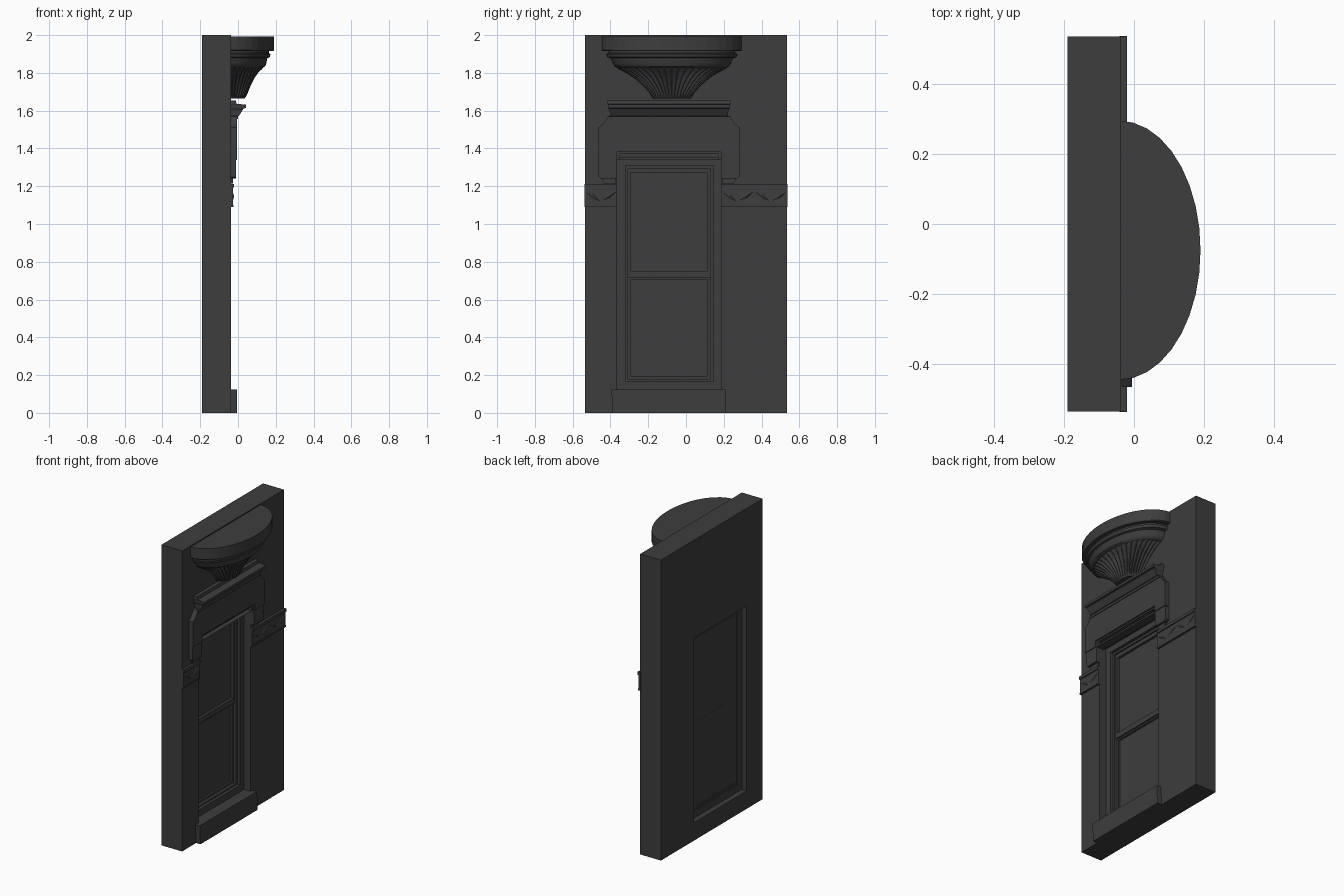
import bpy, bmesh, math

old = bpy.data.objects.get("Cube")
if old:
    bpy.data.objects.remove(old, do_unlink=True)

stone = bpy.data.materials.new("dark_grey_stone")
stone.use_nodes = True
GREY = (0.047, 0.047, 0.047, 1)
stone.diffuse_color = GREY
stone.node_tree.nodes["Principled BSDF"].inputs["Base Color"].default_value = GREY

BACK, FACE = -0.19, -0.037      # wall planes
MID = -0.09                     # window axis
BOWL = -0.075                   # bowl axis


def finish(name, bm, smooth=False):
    bmesh.ops.recalc_face_normals(bm, faces=bm.faces)
    mesh = bpy.data.meshes.new(name)
    bm.to_mesh(mesh)
    bm.free()
    mesh.materials.append(stone)
    obj = bpy.data.objects.new(name, mesh)
    bpy.context.collection.objects.link(obj)
    if smooth:
        bpy.ops.object.select_all(action='DESELECT')
        obj.select_set(True)
        bpy.context.view_layer.objects.active = obj
        bpy.ops.object.shade_smooth_by_angle(angle=math.radians(35))
    return obj


def prism(name, outline, x0, x1):
    """Extrude a (y, z) outline along x."""
    bm = bmesh.new()
    face = bm.faces.new([bm.verts.new((x0, y, z)) for y, z in outline])
    new = bmesh.ops.extrude_face_region(bm, geom=[face])["geom"]
    moved = [v for v in new if isinstance(v, bmesh.types.BMVert)]
    bmesh.ops.translate(bm, verts=moved, vec=(x1 - x0, 0, 0))
    return finish(name, bm)


def rect(y0, y1, z0, z1):
    return [(y0, z0), (y1, z0), (y1, z1), (y0, z1)]


def frame(name, outer, inner, x0, x1):
    """Rectangular slab with a rectangular opening."""
    bm = bmesh.new()
    loops = [[bm.verts.new((x, y, z)) for y, z in rect(*r)]
             for r, x in ((outer, x0), (outer, x1), (inner, x1), (inner, x0))]
    for a, b in zip(loops, loops[1:] + loops[:1]):
        for i in range(4):
            j = (i + 1) % 4
            bm.faces.new((a[i], a[j], b[j], b[i]))
    return finish(name, bm)


def loft(name, rings, smooth=False):
    """Skin a stack of equal-length closed rings and cap the ends."""
    bm = bmesh.new()
    loops = [[bm.verts.new(p) for p in ring] for ring in rings]
    n = len(loops[0])
    for a, b in zip(loops, loops[1:]):
        for i in range(n):
            j = (i + 1) % n
            bm.faces.new((a[i], a[j], b[j], b[i]))
    bm.faces.new(loops[0])
    bm.faces.new(loops[-1])
    return finish(name, bm, smooth)


def half_ring(z, ry, reach, steps, flutes=0, depth=0):
    """Half ellipse standing out from the wall, optionally fluted."""
    ring = []
    for i in range(steps + 1):
        t = math.pi * i / steps
        k = 1 - depth * (1 - abs(math.sin(flutes * t))) if flutes else 1
        ring.append((FACE - 0.005 + reach * k * math.sin(t),
                     BOWL - ry * k * math.cos(t), z))
    return ring


# Wall with window opening
opening = (-0.365, 0.185, 0.12, 1.35)
frame("wall", (-0.535, 0.535, 0, 2), opening, BACK, FACE)

# Window: casing, stepped sash frame, two sashes and panes
casing = (-0.32, 0.145, 0.17, 1.31)
frame("window_casing", opening, casing, -0.155, -0.085)
sash = (-0.308, 0.13, 0.18, 1.295)
frame("sash_frame", casing, sash, -0.15, -0.105)
frame("upper_sash", (sash[0], sash[1], 0.715, sash[3]),
      (-0.295, 0.115, 0.75, 1.27), -0.148, -0.115)
frame("lower_sash", (sash[0], sash[1], sash[2], 0.715),
      (-0.295, 0.115, 0.195, 0.705), -0.148, -0.125)
prism("upper_pane", rect(-0.3, 0.12, 0.74, 1.28), -0.147, -0.132)
prism("lower_pane", rect(-0.3, 0.12, 0.19, 0.71), -0.147, -0.138)

# Sill block
prism("sill", [(-0.388, 0), (0.213, 0), (0.208, 0.125), (-0.395, 0.125)],
      -0.1, -0.005)

# Hood around the window head, built as a symmetric outline
half = [(0.275, 1.34), (0.375, 1.34), (0.375, 1.51), (0.352, 1.525),
        (0.325, 1.565)]
arch = [(MID + y, z) for y, z in [(0.275, 1.38)] + half]
arch += [(MID - y, z) for y, z in reversed([(0.275, 1.38)] + half)]
prism("hood", arch, FACE - 0.005, -0.005)
frame("hood_inner_moulding", (-0.365, 0.185, 1.34, 1.385),
      (-0.35, 0.17, 1.341, 1.37), FACE - 0.03, -0.015)
for side, label in ((-1, "right"), (1, "left")):
    leg = [(0.275, 1.24), (0.36, 1.24), (0.372, 1.25), (0.372, 1.34), (0.275, 1.34)]
    prism(label + "_hood_leg", [(MID + side * y, z) for y, z in leg],
          FACE - 0.005, -0.011)
    foot = [(0.28, 1.215), (0.345, 1.215), (0.355, 1.24), (0.28, 1.24)]
    prism(label + "_hood_foot", [(MID + side * y, z) for y, z in foot],
          FACE - 0.005, -0.027)

# Cornice over the hood
levels = [(1.555, 0.0, 0.325), (1.57, 0.0, 0.325), (1.572, 0.005, 0.312),
          (1.6, 0.022, 0.314), (1.612, 0.03, 0.32), (1.615, 0.042, 0.322),
          (1.632, 0.042, 0.324), (1.636, -0.008, 0.326), (1.655, -0.012, 0.326)]
loft("cornice", [[(FACE - 0.005, MID - w, z), (x, MID - w, z),
                  (x, MID + w, z), (FACE - 0.005, MID + w, z)]
                 for z, x, w in levels])

# String course on each side, with a lip and a shallow carved scroll
for label, y0, y1 in (("right", -0.537, -0.365), ("left", 0.185, 0.537)):
    prism(label + "_band", rect(y0, y1, 1.09, 1.2), FACE - 0.005, -0.027)
    prism(label + "_band_lip", rect(y0, y1, 1.192, 1.212), FACE - 0.005, -0.02)
    prism(label + "_band_foot", rect(y0, y1, 1.09, 1.1), FACE - 0.005, -0.023)
    bm = bmesh.new()
    count = round((y1 - y0) / 0.085)
    step = (y1 - y0) / count
    for i in range(count):
        up = 1 if i % 2 else -1
        cy, cz = y0 + step * (i + 0.5), 1.146
        pts = [(-0.036, -0.022 * up), (0.0, -0.012 * up), (0.036, 0.024 * up),
               (-0.004, 0.014 * up)]
        rim = [bm.verts.new((-0.027, cy + a, cz + b)) for a, b in pts]
        tip = bm.verts.new((-0.021, cy, cz))
        for a, b in zip(rim, rim[1:] + rim[:1]):
            bm.faces.new((a, b, tip))
    finish(label + "_band_leaves", bm)

# Half-round balcony bowl: flat rim, stepped mouldings, fluted body
loft("bowl_rim", [half_ring(z, ry, d, 18) for z, ry, d in (
    (1.915, 0.366, 0.229), (1.92, 0.37, 0.232), (1.992, 0.37, 0.232))])
loft("bowl_mouldings", [half_ring(z, ry, d, 32) for z, ry, d in (
    (1.825, 0.285, 0.17), (1.835, 0.303, 0.186), (1.85, 0.312, 0.192),
    (1.878, 0.322, 0.197), (1.883, 0.342, 0.21), (1.9, 0.347, 0.214),
    (1.905, 0.335, 0.205), (1.916, 0.335, 0.205))], True)
body = ((1.665, 0.1, 0.075, 0), (1.675, 0.108, 0.085, 0.03),
        (1.69, 0.115, 0.092, 0.1), (1.73, 0.15, 0.108, 0.12),
        (1.77, 0.195, 0.128, 0.12), (1.805, 0.25, 0.152, 0.1),
        (1.822, 0.285, 0.172, 0.07), (1.834, 0.29, 0.175, 0))
loft("fluted_bowl", [half_ring(z, ry, d, 160, 20, k) for z, ry, d, k in body], True)
